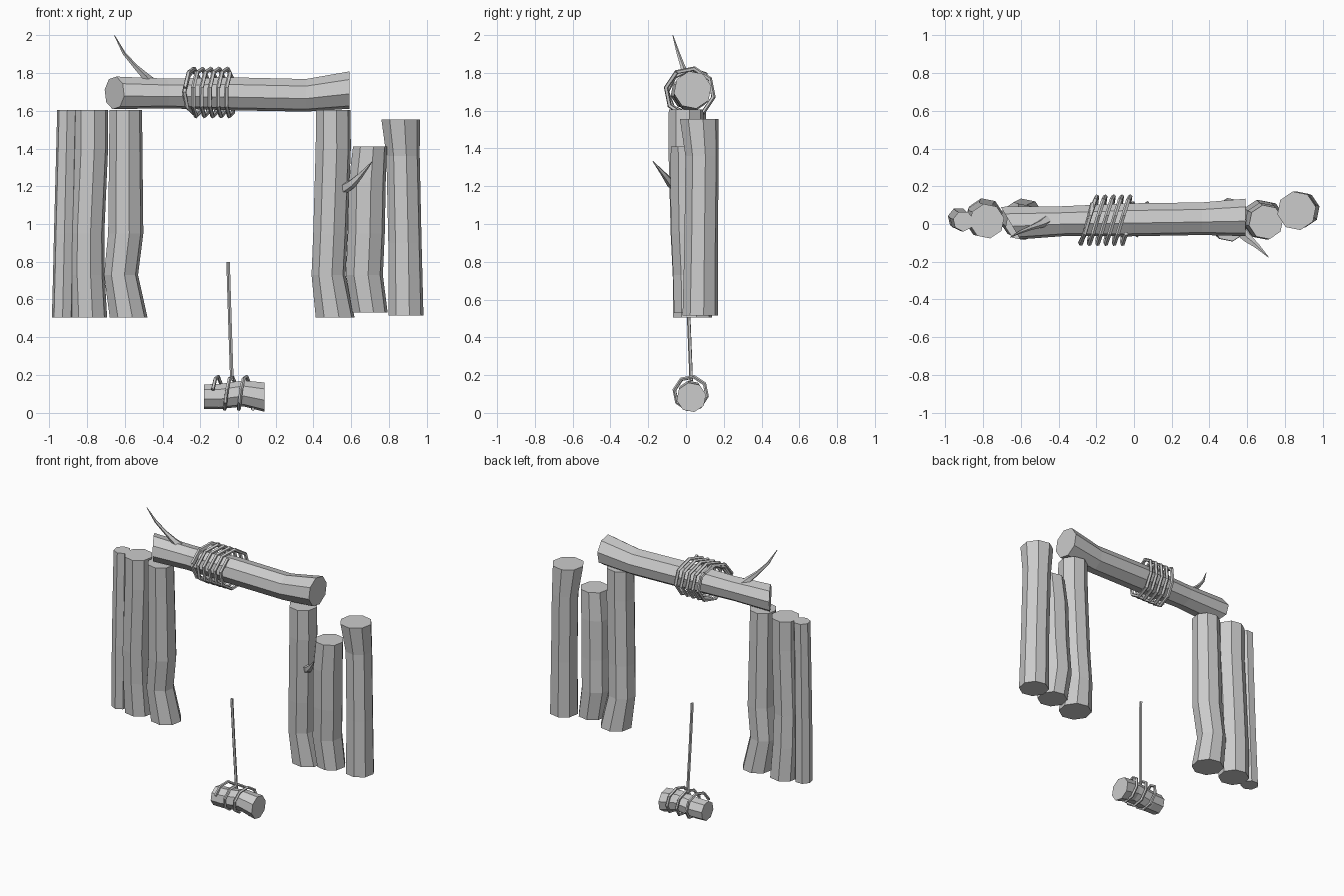
import bpy, bmesh, math
from mathutils import Vector, Matrix

cube = bpy.data.objects.get("Cube")
if cube:
    bpy.data.objects.remove(cube, do_unlink=True)

grey = bpy.data.materials.new("weathered_grey")
grey.use_nodes = True
grey.diffuse_color = (0.6, 0.6, 0.6, 1)
grey.node_tree.nodes["Principled BSDF"].inputs["Base Color"].default_value = (0.6, 0.6, 0.6, 1)


def skin(name, rings):
    """Join rings of points into a closed, flat-shaded tube."""
    bm = bmesh.new()
    loops = [[bm.verts.new(p) for p in ring] for ring in rings]
    n = len(loops[0])
    for a, b in zip(loops, loops[1:]):
        for i in range(n):
            j = (i + 1) % n
            bm.faces.new((a[i], a[j], b[j], b[i]))
    bm.faces.new(loops[0])
    bm.faces.new(loops[-1])
    bmesh.ops.recalc_face_normals(bm, faces=bm.faces)
    mesh = bpy.data.meshes.new(name)
    bm.to_mesh(mesh)
    bm.free()
    mesh.materials.append(grey)
    obj = bpy.data.objects.new(name, mesh)
    bpy.context.collection.objects.link(obj)


def circle(r, sides, turn=0.5):
    angles = [math.tau * (i + turn) / sides for i in range(sides)]
    return [(r * math.cos(a), r * math.sin(a)) for a in angles]


def post(name, sections, sides=8):
    """Upright log with level cuts; sections are (x, y, z, radius)."""
    skin(name, [[(x + u, y + v, z) for u, v in circle(r, sides, 0.25)]
                for x, y, z, r in sections])


def beam(name, sections, sides=8):
    """Lying log; sections are (x, y, z, radius, slant of the cut)."""
    skin(name, [[(x + s * u, y + u, z + v) for u, v in circle(r, sides, 0.25)]
                for x, y, z, r, s in sections])


def tube(name, points, radii, sides=5):
    """Round section carried along a path without twisting."""
    pts = [Vector(p) for p in points]
    rings, side = [], None
    for i, p in enumerate(pts):
        d = (pts[min(i + 1, len(pts) - 1)] - pts[max(i - 1, 0)]).normalized()
        side = d.orthogonal() if side is None else side - d * side.dot(d)
        side.normalize()
        up = d.cross(side)
        r = radii[i] if isinstance(radii, list) else radii
        rings.append([p + side * u + up * v for u, v in circle(r, sides)])
    skin(name, rings)


def coil(name, centre, radius, pitch, turns, tilt, thick):
    """Rope wound around a lying log, eight straight pieces per turn."""
    pts = []
    for i in range(int(turns * 8) + 1):
        a = math.tau * (i + 0.25) / 8
        y, z = -radius * math.cos(a), radius * math.sin(a)
        pts.append((centre[0] + pitch * (i / 8 - turns / 2) + tilt * y,
                    centre[1] + y, centre[2] + z))
    tube(name, pts, thick)


# Left row of hanging logs
post("left_inner_post", [(0.505, 0, 1.605, 0.093), (0.505, 0, 1.4, 0.095),
                         (0.49, 0.01, 0.95, 0.093), (0.48, 0.02, 0.73, 0.092),
                         (0.515, 0.035, 0.505, 0.105)])
post("left_middle_post", [(0.70, 0.01, 1.41, 0.092), (0.685, 0.015, 1.22, 0.1),
                          (0.68, 0.02, 0.95, 0.1), (0.67, 0.03, 0.73, 0.1),
                          (0.70, 0.03, 0.53, 0.095)])
post("left_outer_post", [(0.862, 0.07, 1.555, 0.104), (0.875, 0.085, 1.36, 0.09),
                         (0.885, 0.08, 0.9, 0.09), (0.89, 0.075, 0.515, 0.095)])

# Right row of hanging logs
post("right_inner_post", [(-0.595, 0, 1.605, 0.088), (-0.595, 0.005, 1.4, 0.09),
                          (-0.595, 0.015, 0.95, 0.095), (-0.62, 0.025, 0.73, 0.092),
                          (-0.58, 0.035, 0.505, 0.102)])
post("right_middle_post", [(-0.78, 0.015, 1.605, 0.093), (-0.78, 0.015, 1.4, 0.093),
                           (-0.80, 0.02, 0.95, 0.093), (-0.80, 0.03, 0.73, 0.095),
                           (-0.79, 0.04, 0.505, 0.098)])
post("right_outer_post", [(-0.905, 0.015, 1.605, 0.055), (-0.91, 0.015, 1.4, 0.055),
                          (-0.92, 0.02, 0.95, 0.057), (-0.925, 0.025, 0.73, 0.057),
                          (-0.93, 0.03, 0.505, 0.058)], 7)

# Top beam and its rope wrapping
beam("cross_beam", [(-0.655, 0.005, 1.695, 0.088, -0.6), (-0.38, 0.015, 1.692, 0.08, -0.2),
                    (-0.03, 0.022, 1.69, 0.089, 0), (0.36, 0.028, 1.682, 0.088, 0),
                    (0.592, 0.035, 1.71, 0.101, 0)])
coil("beam_rope", (-0.135, 0.02, 1.697), 0.128, 0.044, 5.2, 0.25, 0.012)
tube("beam_rope_end", [(-0.22, 0.11, 1.79), (-0.24, 0.03, 1.82), (-0.265, -0.06, 1.78),
                       (-0.285, -0.1, 1.7), (-0.27, -0.07, 1.62), (-0.22, 0.02, 1.575)], 0.012)

# Broken twigs
tube("beam_twig", [(-0.46, 0.02, 1.745), (-0.495, 0, 1.785), (-0.545, -0.018, 1.835),
                   (-0.605, -0.042, 1.905), (-0.655, -0.07, 2.0)],
     [0.032, 0.021, 0.013, 0.009, 0.002])
tube("post_twig", [(0.565, -0.04, 1.19), (0.605, -0.08, 1.215), (0.65, -0.115, 1.26),
                   (0.712, -0.175, 1.332)], [0.03, 0.024, 0.015, 0.002])

# Hanging striker log with its rope
beam("striker_log", [(-0.18, 0.02, 0.085, 0.066, 0), (-0.1, 0.022, 0.085, 0.068, 0),
                     (0.03, 0.025, 0.102, 0.07, 0), (0.14, 0.028, 0.082, 0.079, 0)])
coil("striker_rope", (-0.022, 0.025, 0.105), 0.088, 0.075, 2.75, 0.1, 0.01)
tube("hanging_rope", [(-0.052, 0.005, 0.798), (-0.043, 0.015, 0.5), (-0.032, 0.028, 0.17)], 0.01)
